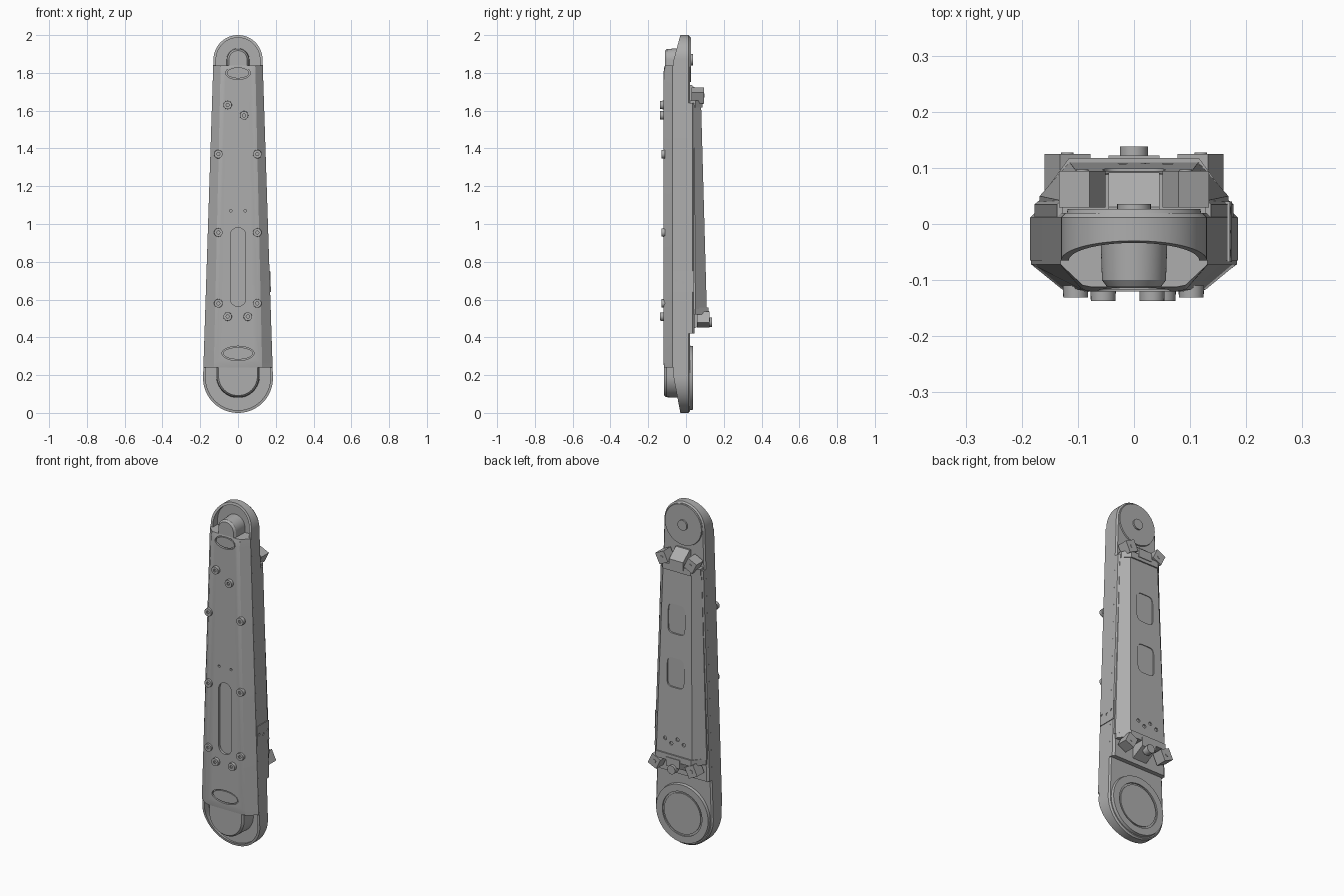
import bpy, bmesh, math
from mathutils import Matrix, Vector

if "Cube" in bpy.data.objects:
    bpy.data.objects.remove(bpy.data.objects["Cube"])

grey = bpy.data.materials.new("satin grey")
grey.use_nodes = True
grey.diffuse_color = (0.42, 0.42, 0.42, 1)
grey.node_tree.nodes["Principled BSDF"].inputs["Base Color"].default_value = grey.diffuse_color

LOW, HIGH = 0.185, 1.87          # pivot heights
R_LOW, R_HIGH = 0.185, 0.13      # pivot radii


def finish(name, bm):
    bmesh.ops.recalc_face_normals(bm, faces=bm.faces)
    mesh = bpy.data.meshes.new(name)
    bm.to_mesh(mesh)
    bm.free()
    mesh.materials.append(grey)
    ob = bpy.data.objects.new(name, mesh)
    bpy.context.collection.objects.link(ob)
    return ob


def loft_bm(rings):
    bm = bmesh.new()
    rows = [[bm.verts.new(p) for p in ring] for ring in rings]
    n = len(rows[0])
    for a, b in zip(rows, rows[1:]):
        for i in range(n):
            j = (i + 1) % n
            bm.faces.new((a[i], a[j], b[j], b[i]))
    bm.faces.new(rows[0])
    bm.faces.new(rows[-1])
    return bm


def loft(name, rings):
    return finish(name, loft_bm(rings))


def capsule(inset=0, z0=LOW, r0=R_LOW, z1=HIGH, r1=R_HIGH, n=40):
    """Tapered capsule outline in x and z."""
    tilt = math.asin((r0 - r1) / (z1 - z0))
    pts = []
    for zc, r, a0, a1 in ((z1, r1, tilt, math.pi - tilt),
                          (z0, r0, math.pi - tilt, 2 * math.pi + tilt)):
        for i in range(n + 1):
            a = a0 + (a1 - a0) * i / n
            pts.append(((r - inset) * math.cos(a), zc + (r - inset) * math.sin(a)))
    return pts


def ellipse(x, z, rx, rz, n=40, power=1):
    pts = []
    for i in range(n):
        c, s = math.cos(2 * math.pi * i / n), math.sin(2 * math.pi * i / n)
        pts.append((x + rx * math.copysign(abs(c) ** power, c),
                    z + rz * math.copysign(abs(s) ** power, s)))
    return pts


def at(y, outline):
    return [(x, y, z) for x, z in outline]


def disc(name, x, z, r, y0, y1, r1=None, n=40):
    return loft(name, [at(y0, ellipse(x, z, r, r, n)), at(y1, ellipse(x, z, r1 or r, r1 or r, n))])


def box(name, centre, size, rot=(0, 0, 0)):
    bm = bmesh.new()
    bmesh.ops.create_cube(bm, size=1)
    turn = Matrix.Rotation(rot[1], 4, "Y") @ Matrix.Rotation(rot[0], 4, "X")
    bm.transform(Matrix.Translation(centre) @ turn @ Matrix.Diagonal((*size, 1)))
    return finish(name, bm)


def cut(ob, cutter):
    mod = ob.modifiers.new("cut", "BOOLEAN")
    mod.operation, mod.solver, mod.object = "DIFFERENCE", "EXACT", cutter
    bpy.context.view_layer.objects.active = ob
    bpy.ops.object.modifier_apply(modifier=mod.name)
    bpy.data.objects.remove(cutter)


def half_width(z):
    return R_LOW + (R_HIGH - R_LOW) * (z - LOW) / (HIGH - LOW)


# Main shell: tapered capsule whose front slopes back around both ends
bm = loft_bm([at(0.02, capsule(0.008)), at(0.012, capsule()), at(-0.065, capsule())])
for z in (LOW, HIGH):
    bmesh.ops.bisect_plane(bm, geom=bm.verts[:] + bm.edges[:] + bm.faces[:],
                           plane_co=(0, 0, z), plane_no=(0, 0, 1))
for v in bm.verts:
    if v.co.y < -0.06:
        v.co.y += max(0, v.co.z - HIGH) * 0.27 + max(0, LOW - v.co.z) * 0.19
shell = finish("arm_shell", bm)

# Trenches inside the end rims
for lo, hi in ((-0.1, 0.24), (1.84, 2.1)):
    bm = loft_bm([at(-0.2, capsule(0.014)), at(-0.022, capsule(0.014))])
    for z, keep in ((lo, 1), (hi, -1)):
        cutgeo = bmesh.ops.bisect_plane(bm, geom=bm.verts[:] + bm.edges[:] + bm.faces[:],
                                        plane_co=(0, 0, z), plane_no=(0, 0, -keep), clear_outer=True)
        edges = [e for e in cutgeo["geom_cut"] if isinstance(e, bmesh.types.BMEdge)]
        if edges:
            bmesh.ops.holes_fill(bm, edges=edges)
    cut(shell, finish("trench_cutter", bm))


# Raised front cover with bevelled long sides
def cover_section(z, lift=0.0):
    w = half_width(z)
    i = 0.3 * w
    return [(-w, -0.04, z), (-w, -0.072, z), (-w + i, -0.117 + lift, z), (-w + i + 0.015, -0.12 + lift, z),
            (w - i - 0.015, -0.12 + lift, z), (w - i, -0.117 + lift, z), (w, -0.072, z), (w, -0.04, z)]


cover = loft("front_cover", [cover_section(0.24, 0.004), cover_section(0.27),
                             cover_section(1.8), cover_section(1.84, 0.008)])

# Rounded hubs continuing the cover into the trenches
for name, z, r, edge, front in (("lower_hub", 0.195, 0.115, 0.245, -0.116),
                                ("upper_hub", 1.87, 0.06, 1.835, -0.112)):
    up = 1 if edge < z else -1

    def hub(rr):
        arc = [(rr * math.cos(math.pi * i / 32), z + up * rr * math.sin(math.pi * i / 32))
               for i in range(33)]
        return arc + [(-rr, edge), (rr, edge)]
    loft(name, [at(-0.015, hub(r)), at(front + 0.012, hub(r - 0.003)), at(front, hub(r - 0.012))])

# Grooved badges, long slot and small holes in the cover
for x, z, rx, rz in ((0, 1.8, 0.065, 0.035), (0, 0.315, 0.085, 0.038)):
    cut(cover, loft("badge_cutter", [at(-0.2, ellipse(x, z, rx, rz)), at(-0.108, ellipse(x, z, rx, rz))]))
    loft("badge_plate", [at(-0.1, ellipse(x, z, rx - 0.006, rz - 0.006)),
                         at(-0.117, ellipse(x, z, rx - 0.006, rz - 0.006))])
slot = capsule(0, 0.605, 0.041, 0.94, 0.041, 16)
cut(cover, loft("slot_cutter", [at(-0.2, slot), at(-0.106, slot)]))
for x in (-0.038, 0.038):
    cut(cover, disc("hole_cutter", x, 1.07, 0.007, -0.2, -0.108, n=12))


# Socket bolts on the cover
def bolt(x, z, front):
    ob = disc("cover_bolt", x, z, 0.023, -0.11, front, 0.022, 24)
    cut(ob, disc("socket_cutter", x, z, 0.009, front - 0.02, front + 0.008, n=6))


for z in (1.37, 0.955, 0.58):
    for x in (-0.104, 0.102):
        bolt(x, z, -0.131)
for x, z in ((-0.055, 1.63), (0.032, 1.575), (-0.055, 0.51), (0.052, 0.51)):
    bolt(x, z, -0.137)


# Rear platform and bevelled rear housing
def rear_section(z, y0, y1, y2, outer, inner):
    return [(-outer, y0, z), (-outer, y1, z), (-inner, y2, z), (inner, y2, z), (outer, y1, z), (outer, y0, z)]


loft("rear_platform", [rear_section(z, 0, 0.035, 0.045, half_width(z), half_width(z) - 0.012)
                       for z in (0.42, 1.64)])
housing = loft("rear_housing", [rear_section(0.55, 0.02, 0.05, 0.11, 0.168, 0.115),
                                rear_section(1.63, 0.02, 0.042, 0.08, 0.13, 0.092)])
for z in (1.34, 1.03):
    depth = 0.08 + (1.63 - z) * 0.0278 - 0.007
    window = ellipse(0, z, 0.055, 0.085, 48, 0.4)
    cut(housing, loft("window_cutter", [at(0.2, window), at(depth, window)]))
for x, z in ((-0.06, 0.63), (-0.02, 0.65), (0.02, 0.62), (0.06, 0.64)):
    cut(housing, disc("vent_cutter", x, z, 0.011, 0.2, 0.1, n=8))

# Clamps holding both housing ends: cross bar, side lugs, middle lug and screws
for name, z, w, back, s in (("upper", 1.635, 0.128, 0.088, 1), ("lower", 0.54, 0.165, 0.118, -1)):
    loft(name + "_clamp_bar", [rear_section(z + d, 0.015, 0.05, back, w, w * 0.7) for d in (-0.018, 0.018)])
    for side in (-1, 1):
        x = side * w * 0.72
        box(name + "_clamp_lug", (x, back - 0.026, z + s * 0.045), (0.06, 0.065, 0.065), (0, side * s * 0.45, 0))
        disc(name + "_clamp_screw", x, z + s * 0.045, 0.011, back - 0.01, back + 0.009, n=16)
    loft(name + "_middle_lug", [[(x, 0.01, z), (x, back + 0.004, z), (x, back + 0.004, z + s * 0.05),
                                (x, 0.03, z + s * 0.1), (x, 0.01, z + s * 0.1)] for x in (-0.045, 0.045)])
disc("lower_clamp_pin", 0, 0.48, 0.025, 0.1, 0.138, n=24)

# Pivot caps on the rear
disc("upper_pivot_cap", 0, HIGH, 0.121, 0.015, 0.027, 0.118, 64)
disc("upper_pivot_pin", 0, HIGH, 0.03, 0.02, 0.036, n=32)
cap = disc("lower_pivot_cap", 0, LOW, 0.172, 0.015, 0.036, 0.168, 64)
cut(cap, disc("cap_groove_cutter", 0, LOW, 0.128, 0.1, 0.028, n=64))
disc("lower_pivot_disc", 0, LOW, 0.118, 0.015, 0.034, n=64)

# Sensor plate with three holes on the left flank
plate = box("side_plate", (0.1665, -0.014, 0.695), (0.012, 0.108, 0.11), (0, -0.0326, 0))
for y, z in ((-0.052, 0.7), (-0.014, 0.69), (0.024, 0.7)):
    bm = bmesh.new()
    bmesh.ops.create_cone(bm, cap_ends=True, segments=12, radius1=0.008, radius2=0.008, depth=0.05)
    bm.transform(Matrix.Translation((0.193, y, z)) @ Matrix.Rotation(math.pi / 2, 4, "Y"))
    cut(plate, finish("plate_hole_cutter", bm))

# Smooth the curved walls, keep edges sharp
for ob in bpy.context.scene.objects:
    ob.select_set(ob.type == "MESH")
bpy.ops.object.shade_smooth_by_angle(angle=math.radians(25))
